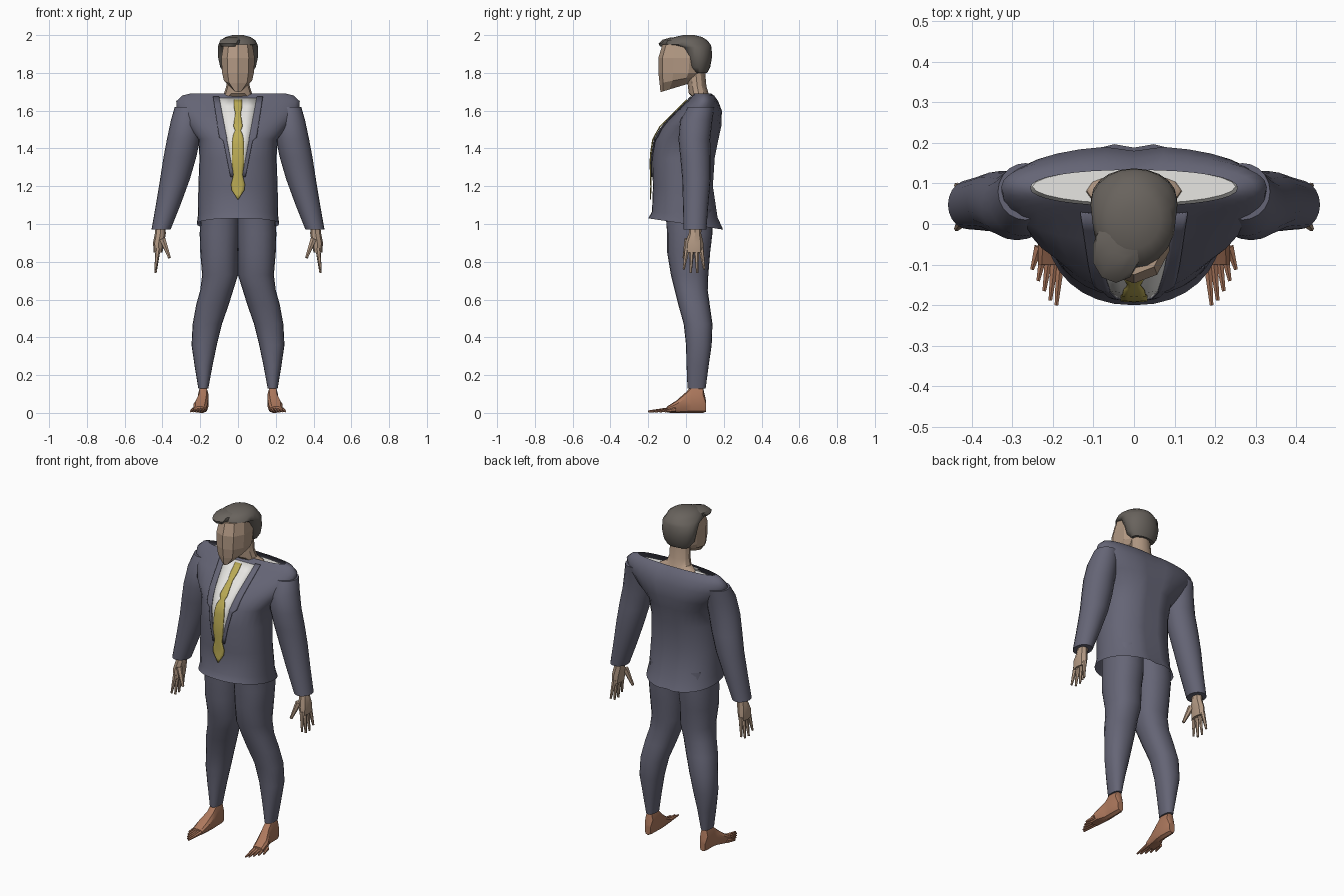
import bpy
import bmesh
import math
from mathutils import Vector
from mathutils.bvhtree import BVHTree

default_cube = bpy.data.objects.get("Cube")
if default_cube:
    bpy.data.objects.remove(default_cube, do_unlink=True)


def make_material(name, red, green, blue):
    material = bpy.data.materials.new(name)
    material.use_nodes = True
    colour = (red, green, blue, 1)
    material.diffuse_color = colour
    material.node_tree.nodes["Principled BSDF"].inputs["Base Color"].default_value = colour
    return material


suit = make_material("suit slate", .13, .13, .18)
skin = make_material("skin tan", .45, .32, .23)
foot_skin = make_material("foot brown", .42, .19, .11)
hair_grey = make_material("hair grey", .14, .125, .11)
shirt_white = make_material("shirt white", .8, .79, .76)
tie_yellow = make_material("tie yellow", .5, .41, .09)


def finish(bm, name, material, mirror=False, angle=50):
    """Turn a bmesh into a shaded object, mirrored across x if asked."""
    bmesh.ops.recalc_face_normals(bm, faces=bm.faces)
    mesh = bpy.data.meshes.new(name)
    bm.to_mesh(mesh)
    bm.free()
    mesh.materials.append(material)
    ob = bpy.data.objects.new(name, mesh)
    bpy.context.collection.objects.link(ob)
    if angle:
        bpy.ops.object.select_all(action="DESELECT")
        ob.select_set(True)
        bpy.context.view_layer.objects.active = ob
        bpy.ops.object.shade_smooth_by_angle(angle=math.radians(angle))
    if mirror:
        ob.modifiers.new("mirror", "MIRROR").use_clip = False
    return ob


def loft_mesh(rings, sides=20, power=1.0, along_y=False, caps=True, bm=None):
    """Skin oval rings given as (height, x0, x1, y0, y1, optional tilt)."""
    bm = bm or bmesh.new()
    loops = []
    for height, x0, x1, v0, v1, *tilt in rings:
        loop = []
        for i in range(sides):
            turn = math.tau * i / sides - math.pi / 2
            c, s = (math.copysign(abs(f) ** power, f) for f in (math.cos(turn), math.sin(turn)))
            x = (x0 + x1) / 2 + (x1 - x0) / 2 * c
            v = (v0 + v1) / 2 + (v1 - v0) / 2 * s
            h = height + (tilt[0] * s if tilt else 0)
            loop.append(bm.verts.new((x, h, v) if along_y else (x, v, h)))
        loops.append(loop)
    for low, high in zip(loops, loops[1:]):
        for i in range(sides):
            j = (i + 1) % sides
            bm.faces.new((low[i], low[j], high[j], high[i]))
    if caps:
        bm.faces.new(loops[0])
        bm.faces.new(loops[-1])
    return bm


def centred(rings):
    return [(z, -half, half, *rest) for z, half, *rest in rings]


def add_digit(bm, start, end, r0, r1):
    """Add a tapered finger or toe between two points."""
    start, end = Vector(start), Vector(end)
    way = end - start
    matrix = way.to_track_quat("Z", "Y").to_matrix().to_4x4()
    matrix.translation = (start + end) / 2
    bmesh.ops.create_cone(bm, cap_ends=True, segments=6, radius1=r0, radius2=r1,
                          depth=way.length, matrix=matrix)


# Jacket body, open at the hem and across the shoulders
jacket_bm = loft_mesh(centred([
    (1.0, .218, -.2, .2, -.03), (1.05, .212, -.18, .17, -.015), (1.2, .21, -.175, .145),
    (1.35, .204, -.18, .155), (1.45, .21, -.165, .175), (1.52, .27, -.125, .19),
    (1.6, .325, -.045, .192), (1.65, .327, .008, .172), (1.68, .295, .035, .15),
    (1.69, .255, .045, .133)]), sides=32, power=.92, caps=False)
for vert in jacket_bm.verts:
    if abs(vert.co.x) < .001 and vert.co.y > .14:
        vert.co.y -= .012
jacket_surface = BVHTree.FromBMesh(jacket_bm)
finish(jacket_bm, "jacket_body", suit)


def front_panel(name, rows, material, lift, mirror=False, steps=5, columns=5):
    """Lay a thin plate on the jacket front, from rows of (z, x0, x1)."""
    bm = bmesh.new()
    fine = []
    for upper, lower in zip(rows, rows[1:]):
        fine += [Vector(upper).lerp(Vector(lower), k / steps) for k in range(steps)]
    fine.append(Vector(rows[-1]))
    grid = []
    for z, x0, x1 in fine:
        line = []
        for k in range(columns):
            x = x0 + (x1 - x0) * k / (columns - 1)
            hit = jacket_surface.ray_cast(Vector((x, -1, z)), Vector((0, 1, 0)))[0]
            line.append(bm.verts.new((x, (hit.y if hit else 0) - lift, z)))
        grid.append(line)
    for a, b in zip(grid, grid[1:]):
        for k in range(columns - 1):
            bm.faces.new((a[k], a[k + 1], b[k + 1], b[k]))
    ob = finish(bm, name, material, mirror)
    ob.modifiers.new("thickness", "SOLIDIFY").thickness = .005


# Shirt inside the open shoulders, and its front triangle
finish(loft_mesh(centred([
    (1.2, .15, -.1, .1), (1.5, .2, -.08, .15), (1.62, .27, .02, .15),
    (1.665, .25, .05, .135)]), sides=24), "shirt", shirt_white)
front_panel("shirt_front", [(1.667, -.1, .1), (1.45, -.06, .06), (1.25, -.025, .025)],
            shirt_white, .006)

# Lapels and tie
front_panel("lapel", [(1.675, .1, .132), (1.46, .06, .1), (1.44, .058, .078),
                      (1.25, .022, .04)], suit, .01, mirror=True)
tie_rows = [(1.66, .02), (1.62, .021), (1.585, .014), (1.52, .024), (1.495, .015),
            (1.47, .026), (1.42, .033), (1.32, .033), (1.26, .024), (1.21, .037),
            (1.18, .034), (1.13, .002)]
front_panel("tie", centred(tie_rows), tie_yellow, .014, steps=2)

# Sleeves
finish(loft_mesh([
    (1.62, .2, .335, .01, .15), (1.55, .19, .355, -.03, .14), (1.45, .2, .376, -.04, .128),
    (1.35, .222, .395, -.03, .13), (1.24, .254, .412, -.02, .13),
    (1.1, .305, .435, -.016, .118), (.97, .357, .458, -.013, .108)]),
    "sleeve", suit, mirror=True)

# Trousers
finish(loft_mesh([
    (1.08, -.01, .195, -.11, .14), (.95, -.008, .203, -.1, .14), (.85, 0, .2, -.1, .128),
    (.73, 0, .19, -.08, .118), (.65, .025, .2, -.06, .115), (.57, .05, .222, -.04, .126),
    (.47, .085, .24, -.012, .14), (.36, .112, .246, 0, .136),
    (.25, .135, .23, .003, .12), (.13, .157, .21, .008, .104)], power=.9),
    "trouser_leg", suit, mirror=True)

# Hands: palm, four fingers and thumb
hand = loft_mesh([
    (1.0, .385, .435, .015, .085), (.95, .382, .44, .015, .08),
    (.9, .39, .45, -.005, .092), (.85, .4, .446, -.005, .092)], sides=8)
for i in range(4):
    spread = i / 3
    tip_z = .74 if i in (1, 2) else .76
    add_digit(hand, (.423, .006 + .074 * spread, .87),
              (.437, -.012 + .108 * spread, tip_z), .014, .006)
add_digit(hand, (.4, .01, .92), (.362, -.01, .82), .018, .008)
finish(hand, "hand", skin, mirror=True, angle=30)

# Bare feet with pointed toes
foot = loft_mesh([
    (.105, .165, .203, .006, .07), (.09, .158, .21, 0, .135), (.03, .156, .212, 0, .142),
    (0, .156, .215, 0, .11), (-.05, .16, .238, 0, .066), (-.1, .168, .238, .001, .034)],
    sides=10, power=.75, along_y=True)
for i, tip_y in enumerate((-.2, -.188, -.165, -.14, -.112)):
    add_digit(foot, (.18 + .0135 * i, -.08 + .006 * i, .018),
              (.191 + .015 * i, tip_y, .008), .013, .005)
finish(foot, "foot", foot_skin, mirror=True, angle=30)

# Neck, flaring into the shoulders
finish(loft_mesh(centred([
    (1.6, .16, .04, .14), (1.67, .115, .035, .125), (1.69, .075, .015, .12),
    (1.73, .062, .01, .108), (1.82, .06, 0, .1)]), sides=12), "neck", skin, angle=30)

# Faceted head with a pointed jaw
finish(loft_mesh(centred([
    (1.72, .028, -.135, .01, .022), (1.765, .078, -.14, .07, .02), (1.8, .088, -.146, .09),
    (1.88, .092, -.146, .1), (1.95, .08, -.125, .1)]), sides=10, power=.9),
    "head", skin, angle=0)

# Hair: cap and swept fringe
finish(loft_mesh(centred([
    (1.8, .072, .035, .112), (1.83, .094, .005, .128), (1.88, .105, -.008, .137),
    (1.935, .107, -.04, .136), (1.95, .103, -.108, .13), (1.973, .092, -.098, .112),
    (1.99, .066, -.06, .085), (2.0, .028, -.015, .045)])), "hair_cap", hair_grey)
finish(loft_mesh([
    (1.94, -.09, 0, -.138, -.03), (1.955, -.104, .015, -.145, 0),
    (1.975, -.096, .025, -.125, .02), (1.988, -.06, .02, -.08, .02)], sides=10),
    "hair_fringe", hair_grey, angle=40)
